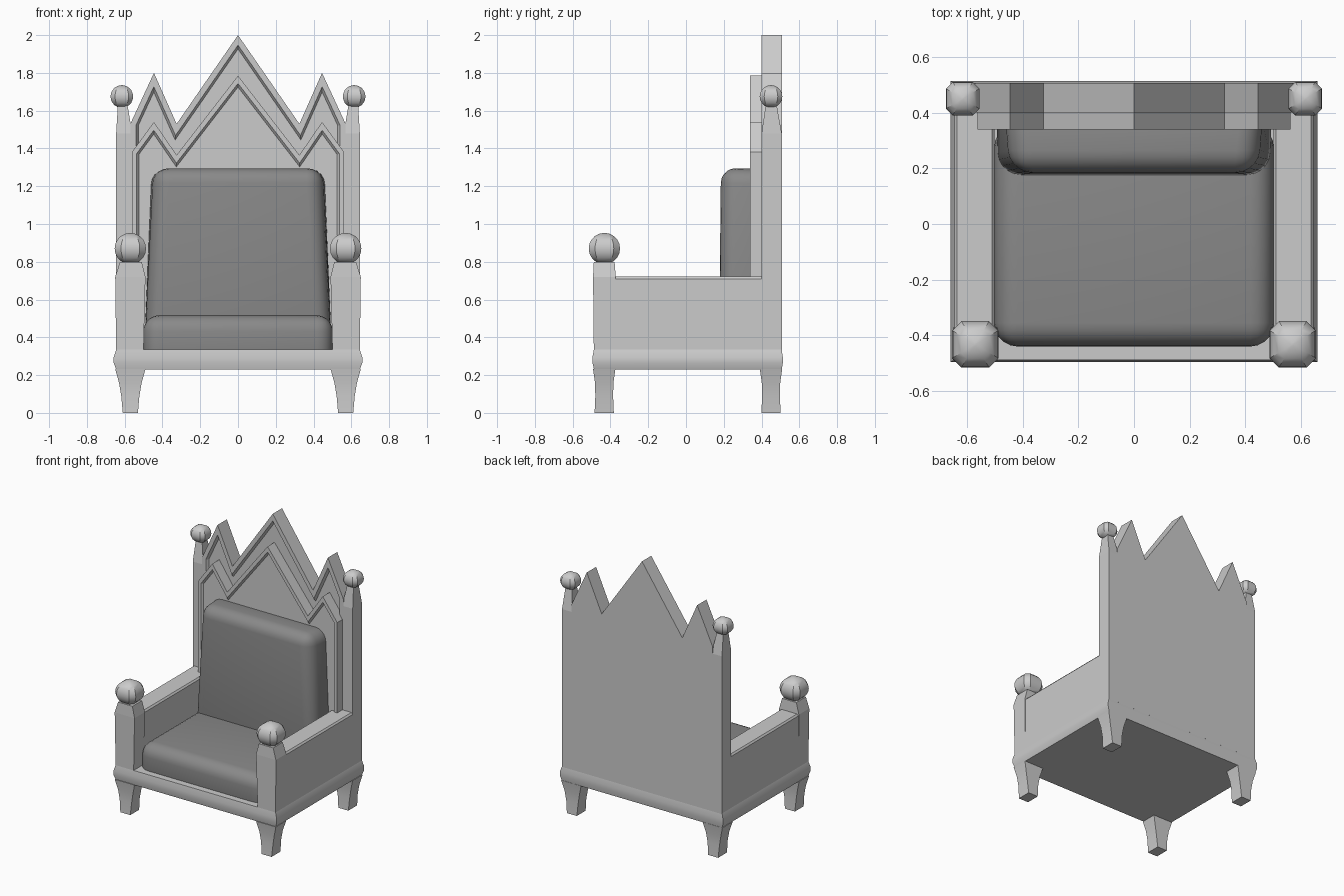
import bpy, bmesh
from math import sin, cos, pi

if "Cube" in bpy.data.objects:
    bpy.data.objects.remove(bpy.data.objects["Cube"])

dark = bpy.data.materials.new("upholstery")
dark.diffuse_color = (0.25, 0.25, 0.25, 1)
dark.use_nodes = True
dark.node_tree.nodes["Principled BSDF"].inputs["Base Color"].default_value = dark.diffuse_color


def finish(bm, name, angle=None, mat=None):
    bmesh.ops.recalc_face_normals(bm, faces=bm.faces)
    me = bpy.data.meshes.new(name)
    bm.to_mesh(me)
    bm.free()
    ob = bpy.data.objects.new(name, me)
    bpy.context.collection.objects.link(ob)
    if mat:
        me.materials.append(mat)
    if angle is not None:
        bpy.ops.object.select_all(action='DESELECT')
        ob.select_set(True)
        bpy.context.view_layer.objects.active = ob
        bpy.ops.object.shade_smooth_by_angle(angle=angle)
    return ob


def loft(name, rings, angle=None):
    """Skin a stack of equal-length point rings and cap both ends."""
    bm = bmesh.new()
    vs = [[bm.verts.new(p) for p in r] for r in rings]
    n = len(vs[0])
    for a, b in zip(vs, vs[1:]):
        for i in range(n):
            bm.faces.new((a[i], a[(i + 1) % n], b[(i + 1) % n], b[i]))
    bm.faces.new(vs[0])
    bm.faces.new(vs[-1])
    return finish(bm, name, angle)


def rect(x0, x1, y0, y1, z):
    return [(x0, y0, z), (x1, y0, z), (x1, y1, z), (x0, y1, z)]


def ball(name, x, y, z, r):
    """Low-poly finial: a sphere with a corner-cut square cross-section."""
    k = 0.6
    sec = [(1, -k), (1, k), (k, 1), (-k, 1), (-1, k), (-1, -k), (-k, -1), (k, -1)]
    rings = []
    for i in range(11):
        t = pi * (0.02 + 0.96 * i / 10)
        s = r * sin(t)
        rings.append([(x + a * s, y + b * s, z - r * cos(t)) for a, b in sec])
    loft(name, rings, 0.5)


def crest_panel(name, half, z0, y0, y1, rim, depth):
    """Jagged panel with a flat rim and a recessed front."""
    pts = half + [(-x, z) for x, z in half[-2::-1]]
    pts = [(half[0][0], z0)] + pts + [(-half[0][0], z0)]
    bm = bmesh.new()
    front = bm.faces.new([bm.verts.new((x, y0, z)) for x, z in pts])
    back = bmesh.ops.extrude_face_region(bm, geom=[front])['geom']
    for v in back:
        if isinstance(v, bmesh.types.BMVert):
            v.co.y = y1
    bmesh.ops.recalc_face_normals(bm, faces=bm.faces)
    face = min((f for f in bm.faces if len(f.verts) > 4),
               key=lambda f: f.calc_center_median().y)
    if abs(face.calc_center_median().y - y0) > 1e-4:
        face = bm.faces.new([v for v in front.verts])
    bmesh.ops.inset_region(bm, faces=[face], thickness=rim, use_even_offset=True)
    bmesh.ops.inset_region(bm, faces=[face], thickness=0.012, depth=-depth,
                           use_even_offset=True)
    finish(bm, name)


def cushion(name, bottom, top, radius, seg):
    """Hexahedron between two rings, softened by a bevel."""
    ob = loft(name, [bottom, top])
    m = ob.modifiers.new("soft", 'BEVEL')
    m.width, m.segments, m.limit_method = radius, seg, 'NONE'
    ob.data.materials.append(dark)
    for p in ob.data.polygons:
        p.use_smooth = True


# Base frame with bulging moulding
loft("base_frame", [rect(-a, a, -b, c, z) for a, b, c, z in
     [(.645, .487, .507, .23), (.658, .495, .513, .265), (.658, .495, .513, .295),
      (.645, .488, .506, .335)]], 0.6)

for s, side in ((1, "right"), (-1, "left")):
    # Legs, flaring toward the top
    for cy, end in ((-.433, "front"), (.45, "back")):
        cx = .57 * s
        loft(f"{end}_leg_{side}", [rect(cx - a, cx + a, cy - b, cy + b, z) for a, b, z in
             [(.04, .051, 0), (.048, .047, .09), (.06, .049, .16), (.08, .059, .232)]], 0.6)
    # Arm side with lightly chamfered top
    loft(f"arm_{side}", [rect(s * a, s * b, -.39, .41, z) for a, b, z in
         [(.5, .645, .33), (.5, .645, .71), (.51, .635, .722)]])
    # Front post with tapered neck and finial
    loft(f"front_post_{side}", [rect(s * a, s * b, c, d, z) for a, b, c, d, z in
         [(.5, .645, -.488, -.375, .33), (.49, .65, -.492, -.372, .72),
          (.51, .625, -.488, -.378, .80)]])
    ball(f"front_finial_{side}", .57 * s, -.432, .87, .083)
    # Back post with tapered neck and finial
    loft(f"back_post_{side}", [rect(s * a, s * b, c, d, z) for a, b, c, d, z in
         [(.56, .645, .4, .507, .33), (.56, .645, .4, .507, 1.48),
          (.585, .636, .422, .48, 1.63)]])
    ball(f"back_finial_{side}", .615 * s, .45, 1.675, .06)

# Crested back and the smaller crested panel before it
crest_panel("back_crest", [(.57, 1.53), (.445, 1.80), (.325, 1.53), (0, 2.0)],
            .33, .40, .507, .03, .02)
crest_panel("inner_crest", [(.562, 1.38), (.445, 1.54), (.325, 1.365), (0, 1.785)],
            .33, .34, .43, .025, .015)

# Seat and back cushions
cushion("seat_cushion", rect(-.502, .502, -.44, .36, .25),
        rect(-.502, .502, -.44, .36, .517), .085, 5)
cushion("back_cushion", rect(-.495, .495, .175, .44, .36),
        [(-.44, .185, 1.297), (.44, .185, 1.297), (.465, .44, 1.29), (-.465, .44, 1.29)], .08, 5)
